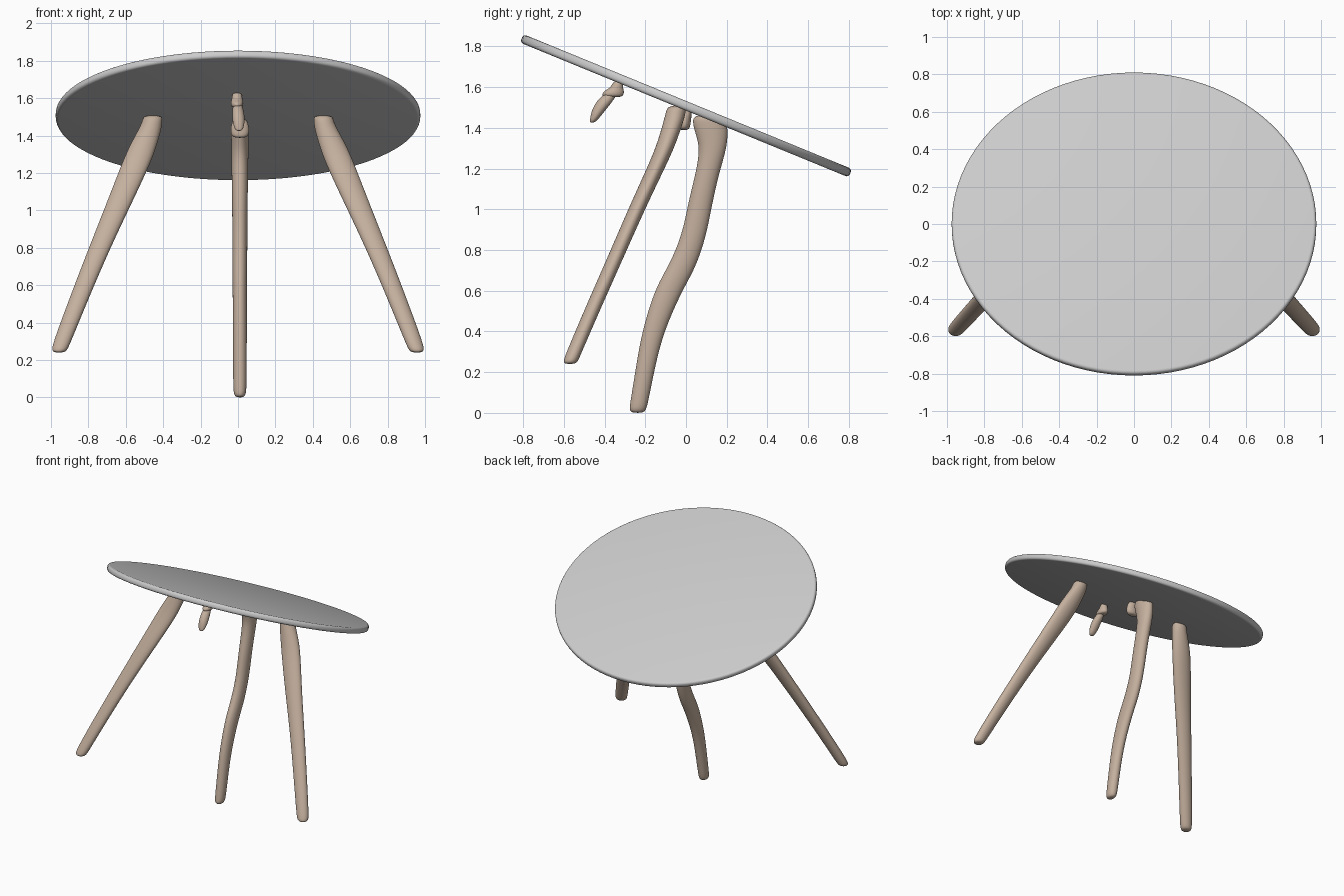
import bpy, bmesh, math
from mathutils import Matrix

wood = bpy.data.materials.new("leg_wood")
wood.diffuse_color = (0.55, 0.43, 0.34, 1)


def finish(name, bm, mat=None):
    bmesh.ops.recalc_face_normals(bm, faces=bm.faces)
    for f in bm.faces:
        f.smooth = True
    me = bpy.data.meshes.new(name)
    bm.to_mesh(me)
    bm.free()
    ob = bpy.data.objects.new(name, me)
    bpy.context.collection.objects.link(ob)
    if mat:
        me.materials.append(mat)
    return ob


def loft(name, sections, mirror=1, sides=20):
    """Skin level ellipses given as (x, y, z, half width x, half width y)."""
    bm = bmesh.new()
    rings = []
    for x, y, z, rx, ry in sections:
        ring = []
        for i in range(sides):
            a = 2 * math.pi * i / sides
            ring.append(bm.verts.new((mirror * x + rx * math.cos(a), y + ry * math.sin(a), z)))
        rings.append(ring)
    for lo, hi in zip(rings, rings[1:]):
        for i in range(sides):
            j = (i + 1) % sides
            bm.faces.new((lo[i], lo[j], hi[j], hi[i]))
    bm.faces.new(rings[0])
    bm.faces.new(rings[-1])
    ob = finish(name, bm, wood)
    sub = ob.modifiers.new("smooth", 'SUBSURF')
    sub.levels = sub.render_levels = 2
    return ob


# Tilted oval table top with a rounded rim
bm = bmesh.new()
bmesh.ops.create_cone(bm, cap_ends=True, segments=96, radius1=1, radius2=1, depth=0.044)
bmesh.ops.scale(bm, vec=(0.975, 0.872, 1), verts=bm.verts)
rim = [e for e in bm.edges if all(len(f.verts) > 4 for f in e.link_faces)
       or any(len(f.verts) > 4 for f in e.link_faces)]
bmesh.ops.bevel(bm, geom=rim, offset=0.017, segments=4, profile=0.5, affect='EDGES')
bmesh.ops.transform(bm, matrix=Matrix.Translation((0, 0, 1.508)) @ Matrix.Rotation(math.radians(-22.3), 4, 'X'),
                    verts=bm.verts)
top = finish("table_top", bm)
bpy.context.view_layer.objects.active = top
top.select_set(True)
bpy.ops.object.shade_smooth_by_angle(angle=math.radians(40))

# Pair of splayed, flattened legs, widening toward the top
side_leg = [
    (0.957, -0.570, 0.240, 0.026, 0.024),
    (0.955, -0.567, 0.252, 0.041, 0.036),
    (0.945, -0.555, 0.285, 0.047, 0.038),
    (0.850, -0.450, 0.530, 0.052, 0.039),
    (0.740, -0.330, 0.800, 0.058, 0.040),
    (0.635, -0.225, 1.040, 0.068, 0.042),
    (0.545, -0.125, 1.250, 0.077, 0.045),
    (0.510, -0.090, 1.340, 0.074, 0.047),
    (0.472, -0.062, 1.430, 0.062, 0.049),
    (0.458, -0.050, 1.475, 0.054, 0.050),
    (0.455, -0.045, 1.510, 0.052, 0.045),
]
for side, m in (("left", -1), ("right", 1)):
    loft(side + "_leg", side_leg, m)

# Wavy middle leg
loft("middle_leg", [
    (0.01, -0.238, 0.000, 0.018, 0.026),
    (0.01, -0.238, 0.014, 0.032, 0.042),
    (0.01, -0.230, 0.050, 0.036, 0.044),
    (0.01, -0.200, 0.220, 0.037, 0.047),
    (0.01, -0.163, 0.400, 0.038, 0.054),
    (0.01, -0.087, 0.600, 0.039, 0.069),
    (0.01, -0.035, 0.690, 0.040, 0.070),
    (0.01, 0.015, 0.800, 0.040, 0.064),
    (0.01, 0.050, 0.920, 0.041, 0.060),
    (0.01, 0.072, 1.040, 0.042, 0.060),
    (0.01, 0.106, 1.180, 0.044, 0.058),
    (0.01, 0.135, 1.300, 0.046, 0.066),
    (0.01, 0.125, 1.380, 0.047, 0.082),
    (0.01, 0.115, 1.430, 0.047, 0.085),
    (0.01, 0.110, 1.465, 0.044, 0.070),
])

# Broken stub hanging under the front, with its small collar
loft("hanging_stub", [
    (0.005, -0.462, 1.424, 0.012, 0.010),
    (0.005, -0.452, 1.440, 0.026, 0.020),
    (0.003, -0.430, 1.485, 0.034, 0.034),
    (0.000, -0.400, 1.530, 0.032, 0.040),
    (-0.002, -0.375, 1.560, 0.024, 0.034),
    (-0.003, -0.350, 1.585, 0.018, 0.020),
])
loft("stub_collar", [
    (-0.005, -0.360, 1.550, 0.022, 0.040),
    (-0.005, -0.360, 1.560, 0.034, 0.054),
    (-0.005, -0.355, 1.580, 0.034, 0.052),
    (-0.005, -0.340, 1.595, 0.028, 0.030),
    (-0.005, -0.330, 1.635, 0.026, 0.024),
])

# Small knob beside the middle leg's joint
loft("joint_knob", [
    (0.01, -0.010, 1.388, 0.024, 0.018),
    (0.01, -0.008, 1.400, 0.048, 0.028),
    (0.01, -0.004, 1.440, 0.052, 0.030),
    (0.01, 0.004, 1.495, 0.036, 0.026),
])
